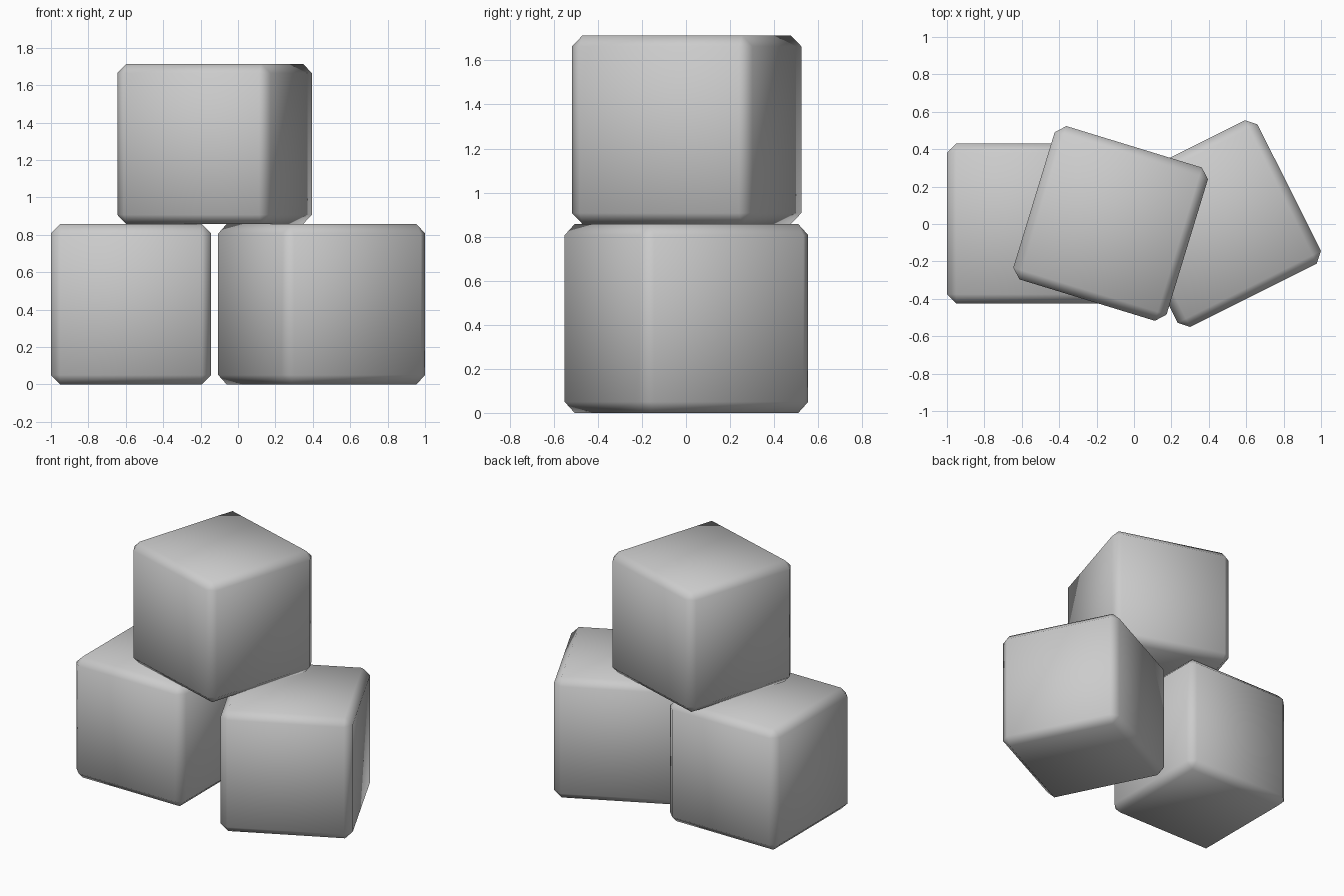
import bpy
import bmesh
import math

if "Cube" in bpy.data.objects:
    bpy.data.objects.remove(bpy.data.objects["Cube"])

SIZE = 0.857    # edge length of each block
CHAMFER = 0.05  # single-segment softened edges

grey = bpy.data.materials.new("plain grey")
grey.diffuse_color = (0.6, 0.6, 0.6, 1.0)
grey.use_nodes = True
grey.node_tree.nodes["Principled BSDF"].inputs["Base Color"].default_value = grey.diffuse_color


def block(name, x, y, level, degrees):
    """A chamfered, smooth-shaded cube standing on the given level."""
    mesh = bpy.data.meshes.new(name)
    bm = bmesh.new()
    bmesh.ops.create_cube(bm, size=SIZE)
    bmesh.ops.bevel(bm, geom=bm.edges[:], offset=CHAMFER, segments=1,
                    affect='EDGES', profile=0.5)
    for face in bm.faces:
        face.smooth = True
    bm.to_mesh(mesh)
    bm.free()
    mesh.materials.append(grey)
    obj = bpy.data.objects.new(name, mesh)
    obj.location = (x, y, SIZE * (level + 0.5))
    obj.rotation_euler.z = math.radians(degrees)
    bpy.context.collection.objects.link(obj)
    return obj


# Two blocks on the ground, one bridging them on top
block("left_block", -0.572, 0.003, 0, 0)
block("right_block", 0.447, 0.002, 0, 26.6)
block("top_block", -0.125, 0.003, 1, -17)
